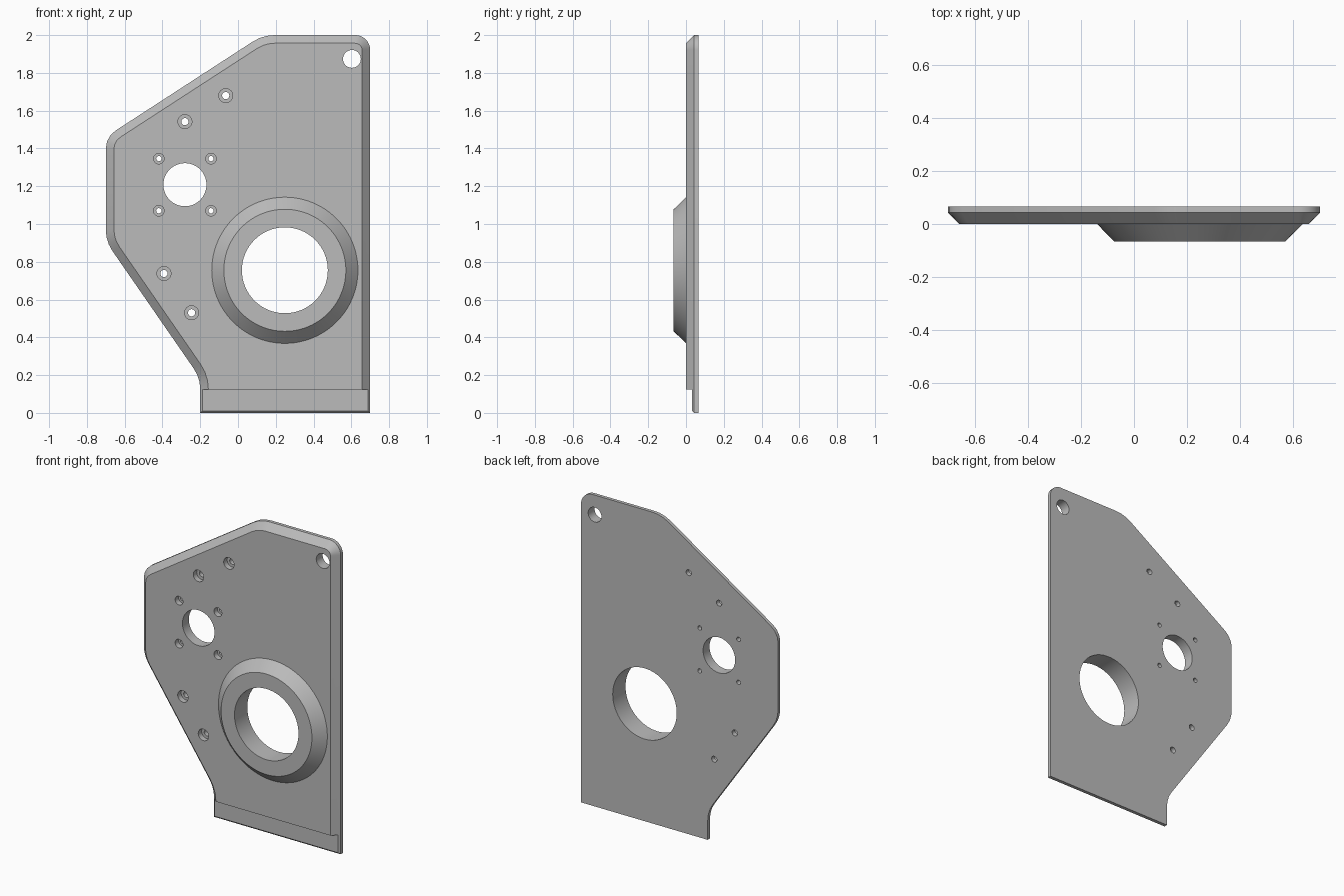
import bpy, bmesh, math
from mathutils import Vector, Matrix

cube = bpy.data.objects.get("Cube")
if cube:
    bpy.data.objects.remove(cube, do_unlink=True)

BACK, CHAMFER, BOSS_FRONT = 0.065, 0.043, -0.065

grey = bpy.data.materials.new("satin grey")
grey.use_nodes = True
COLOUR = (0.5, 0.5, 0.5, 1)
grey.diffuse_color = COLOUR
grey.node_tree.nodes["Principled BSDF"].inputs["Base Color"].default_value = COLOUR


def finish(bm, name):
    bmesh.ops.recalc_face_normals(bm, faces=bm.faces)
    mesh = bpy.data.meshes.new(name)
    bm.to_mesh(mesh)
    bm.free()
    mesh.materials.append(grey)
    ob = bpy.data.objects.new(name, mesh)
    bpy.context.collection.objects.link(ob)
    return ob


def fillet(points, tangents, steps):
    """Round each corner with an arc that starts at its tangent length."""
    out = []
    for i, p in enumerate(points):
        t = tangents[i]
        if not t:
            out.append(p)
            continue
        a = (points[i - 1] - p).normalized()
        b = (points[(i + 1) % len(points)] - p).normalized()
        half = a.angle(b) / 2
        centre = p + (a + b).normalized() * t / math.cos(half)
        start, end = p + a * t - centre, p + b * t - centre
        sweep = end.angle_signed(start)
        n = steps[i]
        for k in range(n + 1):
            out.append(centre + Matrix.Rotation(sweep * k / n, 2) @ start)
    return out


def inset(points, d):
    """Mitred inward offset of a counter-clockwise outline."""
    out = []
    for i, p in enumerate(points):
        a = (p - points[i - 1]).normalized()
        b = (points[(i + 1) % len(points)] - p).normalized()
        na, nb = Vector((-a.y, a.x)), Vector((-b.y, b.x))
        out.append(p + (na + nb) * d / (1 + na.dot(nb)))
    return out


def revolve(profile, x, z, name, segments=96):
    """Turned solid about the y axis; the profile holds (radius, y) pairs."""
    bm = bmesh.new()
    rings = []
    for r, y in profile:
        rings.append([bm.verts.new((x + r * math.cos(a), y, z + r * math.sin(a)))
                      for a in (2 * math.pi * k / segments for k in range(segments))])
    for lo, hi in zip(rings, rings[1:]):
        for k in range(segments):
            m = (k + 1) % segments
            bm.faces.new((lo[k], lo[m], hi[m], hi[k]))
    bm.faces.new(rings[0])
    bm.faces.new(rings[-1])
    return finish(bm, name)


def combine(target, tool, operation):
    mod = target.modifiers.new(operation, "BOOLEAN")
    mod.object, mod.operation, mod.solver = tool, operation, "EXACT"
    bpy.context.view_layer.objects.active = target
    bpy.ops.object.modifier_apply(modifier=mod.name)
    bpy.data.objects.remove(tool, do_unlink=True)


# Plate with a chamfered front rim
corners = [Vector(c) for c in ((-0.2, 0), (0.7, 0), (0.7, 2), (0.131, 2),
                               (-0.7, 1.461), (-0.7, 0.908), (-0.2, 0.185))]
outline = fillet(corners, (0, 0, 0.08, 0.062, 0.062, 0.062, 0.06),
                 (0, 0, 12, 3, 3, 3, 3))
bm = bmesh.new()
loops = [[bm.verts.new((p.x, y, p.y)) for p in pts] for pts, y in
         ((inset(outline, CHAMFER), 0), (outline, CHAMFER), (outline, BACK))]
for lo, hi in zip(loops, loops[1:]):
    for k in range(len(lo)):
        m = (k + 1) % len(lo)
        bm.faces.new((lo[k], lo[m], hi[m], hi[k]))
bm.faces.new(loops[0])
bm.faces.new(loops[-1])
plate = finish(bm, "mounting_plate")

# Thin foot strip along the bottom
bm = bmesh.new()
bmesh.ops.create_cube(bm, size=1, matrix=Matrix.Translation((0, -0.068, -0.075))
                      @ Matrix.Diagonal((3, 0.2, 0.4, 1)))
combine(plate, finish(bm, "foot_cutter"), "DIFFERENCE")

# Conical boss around the large bore
BOSS_X, BOSS_Z = 0.248, 0.755
boss = revolve([(0.323, BOSS_FRONT), (0.387, 0), (0.387, 0.02)],
               BOSS_X, BOSS_Z, "bearing_boss")
combine(plate, boss, "UNION")

# Through bores: x, z, radius
for x, z, r in ((BOSS_X, BOSS_Z, 0.2275), (-0.281, 1.208, 0.114), (0.603, 1.874, 0.047)):
    combine(plate, revolve([(r, -0.2), (r, 0.2)], x, z, "bore_cutter", 64), "DIFFERENCE")


# Counterbored screw holes
def screw_hole(x, z, head, shank):
    profile = [(head, -0.03), (head, 0.035), (shank, 0.035), (shank, 0.2)]
    combine(plate, revolve(profile, x, z, "screw_cutter", 24), "DIFFERENCE")


for sx in (-1, 1):
    for sz in (-1, 1):
        screw_hole(-0.281 + sx * 0.138, 1.208 + sz * 0.138, 0.028, 0.014)
for x, z in ((-0.065, 1.68), (-0.281, 1.542), (-0.392, 0.738), (-0.246, 0.53)):
    screw_hole(x, z, 0.037, 0.019)

# Smooth the round walls, keep the edges crisp
bpy.ops.object.select_all(action="DESELECT")
plate.select_set(True)
bpy.context.view_layer.objects.active = plate
bpy.ops.object.shade_smooth_by_angle(angle=math.radians(30))
